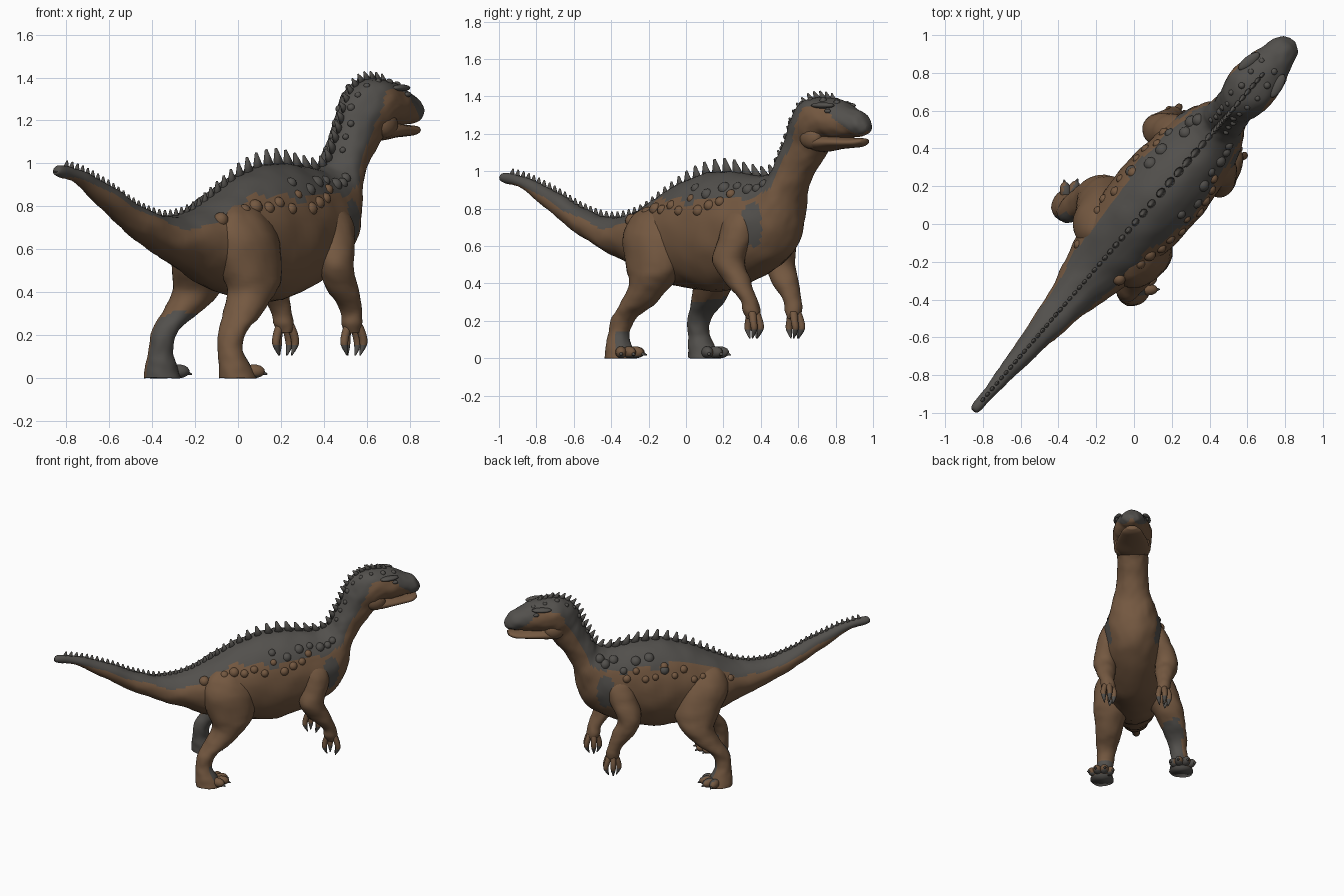
import bpy, bmesh, math, random
from mathutils import Vector, Matrix, noise

if "Cube" in bpy.data.objects:
    bpy.data.objects.remove(bpy.data.objects["Cube"])
random.seed(4)
HEADING = math.radians(49.3)      # the animal stands diagonally
STRETCH = 1 / math.sin(HEADING)   # profile lengths to true length along the spine
BROWN, GREY = 0, 1


def material(name, color):
    m = bpy.data.materials.new(name)
    m.use_nodes = True
    m.diffuse_color = (*color, 1)
    bsdf = m.node_tree.nodes["Principled BSDF"]
    bsdf.inputs["Base Color"].default_value = (*color, 1)
    bsdf.inputs["Roughness"].default_value = 0.8
    return m


MATERIALS = [material("brown_hide", (0.175, 0.098, 0.052)),
             material("grey_hide", (0.085, 0.08, 0.073))]


def all_grey(c, n, i):
    return GREY


def finish(name, bm, rule=None, rough=0.0):
    """Turn a bmesh (x forward, y to the animal's left) into a placed object."""
    bmesh.ops.recalc_face_normals(bm, faces=bm.faces)
    bm.normal_update()
    if rough:
        for v, n in [(v, v.normal.copy()) for v in bm.verts]:
            v.co += n * rough * (noise.noise(v.co * 9) + 0.5 * noise.noise(v.co * 24))
    for f in bm.faces:
        f.smooth = True
        if rule:
            f.material_index = rule(f.calc_center_median(), f.normal, f.index)
    mesh = bpy.data.meshes.new(name)
    bm.to_mesh(mesh)
    bm.free()
    for m in MATERIALS:
        mesh.materials.append(m)
    ob = bpy.data.objects.new(name, mesh)
    ob.rotation_euler.z = HEADING
    bpy.context.collection.objects.link(ob)


def interpolate(keys, steps):
    """Catmull-Rom through rows of numbers."""
    rows = []
    for i in range(len(keys) - 1):
        a, b, c, d = (keys[max(0, min(len(keys) - 1, i + k))] for k in (-1, 0, 1, 2))
        for t in (k / steps for k in range(steps)):
            rows.append([0.5 * (2 * q + (r - p) * t + (2 * p - 5 * q + 4 * r - s) * t * t
                                + (3 * q - p - 3 * r + s) * t ** 3)
                         for p, q, r, s in zip(a, b, c, d)])
    return rows + [list(keys[-1])]


def loft(rings):
    bm = bmesh.new()
    vs = [[bm.verts.new(p) for p in ring] for ring in rings]
    n = len(rings[0])
    for r0, r1 in zip(vs, vs[1:]):
        for j in range(n):
            bm.faces.new((r0[j], r0[(j + 1) % n], r1[(j + 1) % n], r1[j]))
    bm.faces.new(vs[0])
    bm.faces.new(vs[-1])
    bm.faces.index_update()
    return bm


def girth(row, angle):
    """Point on a body section spanning a top and a bottom profile point."""
    top = Vector((row[0] * STRETCH, 0, row[1]))
    low = Vector((row[2] * STRETCH, 0, row[3]))
    return (top + low) / 2 + (top - low) / 2 * math.sin(angle) + Vector((0, row[4] * math.cos(angle), 0))


def profile_loft(rows, n):
    return loft([[girth(r, math.tau * j / n) for j in range(n)] for r in rows])


def tube(keys, steps=5, n=24):
    """Upright limb: rows of forward, left, height, fore-aft radius, side radius."""
    return loft([[Vector((s + a * math.cos(math.tau * j / n), t + b * math.sin(math.tau * j / n), z))
                  for j in range(n)] for s, t, z, a, b in interpolate(keys, steps)])


def ball(bm, centre, size, turn=0.0):
    m = Matrix.Translation(centre) @ Matrix.Rotation(turn, 4, 'Z') @ Matrix.Diagonal((*size, 1))
    bmesh.ops.create_uvsphere(bm, u_segments=14, v_segments=10, radius=1, matrix=m)


def spike(bm, base, direction, height, length, width):
    """Flattened cone whose base sits at a point."""
    turn = direction.to_track_quat('Z', 'Y').to_matrix().to_4x4()
    m = Matrix.Translation(base + direction * height / 2) @ turn @ Matrix.Diagonal((width, length, height, 1))
    bmesh.ops.create_cone(bm, cap_ends=True, segments=10, radius1=1, radius2=0.2, depth=1, matrix=m)


# Tail, trunk, neck and skull: top point, bottom point, half width, height where grey begins
BODY = [
    (-.985, .972, -.985, .957, .01, -1.2), (-.96, .99, -.975, .945, .022, -1),
    (-.85, .965, -.87, .905, .035, -.3), (-.7, .895, -.72, .785, .055, .2),
    (-.55, .805, -.57, .665, .08, .35), (-.4, .755, -.42, .575, .11, .45),
    (-.25, .785, -.28, .5, .16, .5), (-.1, .88, -.12, .41, .21, .64),
    (.05, .965, .05, .37, .235, .64), (.2, 1, .22, .362, .24, .56),
    (.33, .985, .41, .45, .215, .52), (.43, .975, .53, .55, .18, .45),
    (.485, 1.01, .585, .69, .145, .35), (.515, 1.08, .605, .84, .12, .15),
    (.55, 1.17, .65, .96, .108, .1), (.58, 1.27, .71, 1.06, .112, .15),
    (.625, 1.355, .75, 1.115, .13, .3), (.7, 1.4, .775, 1.16, .136, .5),
    (.8, 1.385, .82, 1.17, .122, .5), (.88, 1.35, .89, 1.18, .094, -.3),
    (.935, 1.315, .935, 1.188, .074, -.8), (.962, 1.275, .962, 1.197, .05, -1),
    (.975, 1.245, .975, 1.215, .02, -1)]
rows = interpolate(BODY, 6)
SIDES = 56


def body_rule(c, n, index):
    i, j = divmod(index, SIDES)
    if i >= len(rows) - 1:
        return GREY
    shoulder_patch = ((c.x - .61) / .065) ** 2 + ((c.z - .72) / .12) ** 2 < 1 and abs(c.y) > .09
    edge = rows[i][5] + 0.22 * noise.noise(c * 7)
    return GREY if shoulder_patch or math.sin(math.tau * (j + .5) / SIDES) > edge else BROWN


finish("body", profile_loft(rows, SIDES), body_rule, 0.007)

# Lower jaw, nearly closed
JAW = [(.67, 1.2, .71, 1.105, .1, 0), (.74, 1.2, .755, 1.105, .118, 0), (.82, 1.19, .82, 1.118, .108, 0),
       (.89, 1.18, .89, 1.125, .083, 0), (.93, 1.178, .93, 1.13, .066, 0), (.957, 1.175, .957, 1.145, .035, 0)]
finish("lower_jaw", profile_loft(interpolate(JAW, 4), 28))

# Row of spines along the back, sized by position
bm = bmesh.new()
last = None
for row in interpolate(BODY, 60):
    top, low = girth(row, math.pi / 2), girth(row, -math.pi / 2)
    if row[0] < -.93 or row[0] > .8:
        continue
    size = .026 + .044 * math.exp(-((row[0] - .22) / .33) ** 2)
    if last is None or (top - last).length > size * .8 + .016:
        up = ((top - low).normalized() + Vector((-.2, 0, 0))).normalized()
        spike(bm, top - up * .02, up, size + .022, size * .3 + .014, size * .25 + .008)
        last = top
finish("back_spines", bm, all_grey)

# Low knobs on the crown, shoulders and flanks
knobs, warts = bmesh.new(), bmesh.new()
for side in (-1, 1):
    def stud(bm, row, lift, size):
        p = girth(row, math.pi / 2 - side * math.radians(90 - lift))
        ball(bm, p - Vector((0, side * size * .4, size * .2)), [size] * 3)
    for row in rows[78:112:4]:
        stud(knobs, row, random.uniform(58, 70), random.uniform(.014, .02))
    for row in rows[52:72:3]:
        stud(knobs, row, random.uniform(32, 52), random.uniform(.025, .038))
    for row in rows[38:62:2]:
        stud(warts, row, random.uniform(20, 38), random.uniform(.024, .038))
finish("grey_knobs", knobs, all_grey)
finish("brown_knobs", warts)

# Brows, eyes, nostrils and cheeks
brows, cheeks = bmesh.new(), bmesh.new()
for side in (-1, 1):
    ball(brows, (1.05, .1 * side, 1.352), (.07, .028, .016), -.2 * side)
    ball(brows, (1.09, .107 * side, 1.322), (.02, .012, .012))
    ball(brows, (1.22, .045 * side, 1.28), (.03, .02, .016))
    ball(cheeks, (.955, .088 * side, 1.18), (.07, .042, .06))
finish("brows_and_eyes", brows, all_grey)
finish("cheeks", cheeks)

# Legs, each from hip to sole
LEGS = {
    "right": [(-.1, -.09, .82, .05, .04), (-.12, -.125, .76, .13, .09), (-.11, -.15, .65, .175, .125),
              (-.09, -.16, .5, .165, .125), (-.1, -.17, .4, .125, .108), (-.18, -.18, .3, .095, .085),
              (-.265, -.2, .22, .065, .064), (-.295, -.21, .13, .056, .057), (-.28, -.22, .06, .075, .07),
              (-.265, -.225, .0, .09, .083)],
    "left": [(-.1, .09, .82, .05, .04), (-.1, .125, .76, .13, .09), (-.08, .16, .65, .175, .125),
             (-.03, .2, .5, .155, .125), (-.02, .24, .4, .115, .108), (-.09, .28, .3, .09, .085),
             (-.165, .305, .22, .065, .064), (-.185, .32, .13, .056, .057), (-.17, .325, .06, .075, .07),
             (-.155, .33, .0, .09, .083)]}


def left_leg_rule(c, n, i):
    return GREY if c.z < .3 + .06 * noise.noise(c * 12) and (n.y < .35 or n.z < -.6) else BROWN


def right_leg_rule(c, n, i):
    shin = .04 < c.z < .14 and n.x > .35 and abs(n.y) < .9
    return GREY if n.z < -.6 and c.z < .05 or shin else BROWN


def right_toe_rule(c, n, i):
    return GREY if n.z < -.6 else BROWN


for name, keys in LEGS.items():
    left = name == "left"
    finish(name + "_leg", tube(keys, 6, 32), left_leg_rule if left else right_leg_rule, 0.008)
    toes, claws = bmesh.new(), bmesh.new()
    heel = Vector(keys[-1][:3])
    for fan in (-.75, -.25, .25, .75):
        splay = fan + (.1 if left else -.1)
        aim = Vector((math.cos(splay), math.sin(splay), 0))
        reach = .095 - .025 * abs(fan)
        ball(toes, heel + aim * reach + Vector((0, 0, .032)), (.052, .031, .032), splay)
        spike(claws, heel + aim * (reach + .03) + Vector((0, 0, .03)),
              (aim + Vector((0, 0, -.4))).normalized(), .035, .016, .016)
    finish(name + "_toes", toes, left_leg_rule if left else right_toe_rule)
    finish(name + "_toe_claws", claws, all_grey)

# Arms with hanging clawed fingers
ARMS = {
    "right": [(.48, -.1, .84, .03, .03), (.5, -.14, .77, .09, .07), (.5, -.17, .65, .1, .085),
              (.47, -.2, .52, .085, .08), (.53, -.19, .41, .074, .07), (.6, -.18, .31, .047, .048),
              (.615, -.175, .25, .045, .048), (.62, -.17, .21, .03, .035)],
    "left": [(.48, .1, .84, .03, .03), (.5, .14, .77, .09, .07), (.49, .185, .65, .1, .085),
             (.46, .235, .52, .085, .08), (.505, .225, .41, .074, .07), (.56, .217, .31, .047, .048),
             (.575, .21, .25, .045, .048), (.58, .205, .21, .03, .035)]}
for name, keys in ARMS.items():
    finish(name + "_arm", tube(keys, 6, 28), rough=0.007)
    s, t = keys[-2][:2]
    for k, (ds, dt) in enumerate([(.035, -.03), (.042, .012), (.005, .042), (-.035, .015)]):
        finger = [(s + ds * .5, t + dt * .6, .25, .022, .022), (s + ds, t + dt, .2, .02, .02),
                  (s + ds * 1.2, t + dt, .155, .017, .017), (s + ds * .7, t + dt * .8, .105, .003, .003)]
        finish(f"{name}_finger_{k + 1}", tube(finger, 4, 12),
               lambda c, n, i: GREY if c.z < .155 else BROWN)
